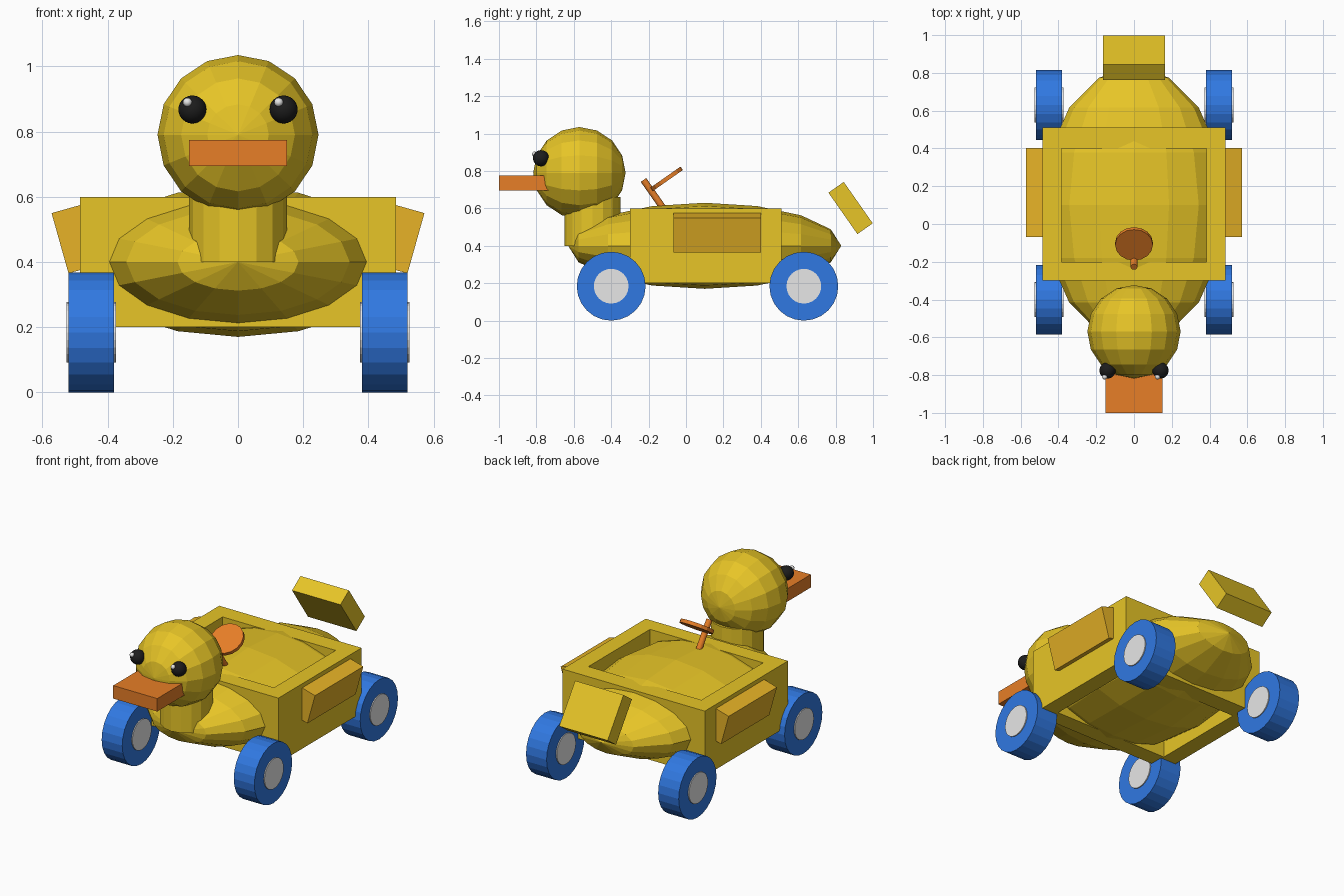
import bpy, bmesh
from math import radians
from mathutils import Matrix, Vector

if "Cube" in bpy.data.objects:
    bpy.data.objects.remove(bpy.data.objects["Cube"])


def material(name, rgb):
    m = bpy.data.materials.new(name)
    m.use_nodes = True
    color = (*rgb, 1)
    m.diffuse_color = color
    m.node_tree.nodes["Principled BSDF"].inputs["Base Color"].default_value = color
    return m


YELLOW = material("duck yellow", (0.8, 0.56, 0.02))
AMBER = material("wing amber", (0.8, 0.45, 0.02))
ORANGE = material("beak orange", (0.8, 0.21, 0.02))
BLUE = material("wheel blue", (0.03, 0.19, 0.76))
GREY = material("hub light grey", (0.8, 0.8, 0.8))
BLACK = material("eye black", (0.012, 0.012, 0.012))
WHITE = material("eye white", (0.9, 0.9, 0.9))


def finish(name, bm, mat, loc=(0, 0, 0), rot=(0, 0, 0), smooth=False):
    mesh = bpy.data.meshes.new(name)
    bm.normal_update()
    bm.to_mesh(mesh)
    bm.free()
    mesh.materials.append(mat)
    for p in mesh.polygons:
        p.use_smooth = smooth
    ob = bpy.data.objects.new(name, mesh)
    ob.location = loc
    ob.rotation_euler = [radians(a) for a in rot]
    bpy.context.collection.objects.link(ob)
    return ob


def box(name, mat, loc, size, rot=(0, 0, 0)):
    bm = bmesh.new()
    bmesh.ops.create_cube(bm, size=1)
    bmesh.ops.scale(bm, vec=size, verts=bm.verts)
    return finish(name, bm, mat, loc, rot)


def ball(name, mat, loc, radii, segments=16, rings=8, smooth=False):
    # sphere with its poles facing front and back
    bm = bmesh.new()
    bmesh.ops.create_uvsphere(bm, u_segments=segments, v_segments=rings, radius=1)
    bmesh.ops.rotate(bm, matrix=Matrix.Rotation(radians(90), 3, "X"), verts=bm.verts)
    bmesh.ops.scale(bm, vec=radii, verts=bm.verts)
    return finish(name, bm, mat, loc, smooth=smooth)


def cylinder(name, mat, loc, radius, depth, rot=(0, 0, 0), sides=16):
    bm = bmesh.new()
    bmesh.ops.create_cone(bm, cap_ends=True, segments=sides, radius1=radius,
                          radius2=radius, depth=depth)
    return finish(name, bm, mat, loc, rot)


def frame(name, mat, outer, inner, z0, z1):
    # open rectangular frame; each rectangle is (x0, y0, x1, y1)
    bm = bmesh.new()

    def loop(r):
        x0, y0, x1, y1 = r
        return [bm.verts.new((x, y, z0))
                for x, y in ((x0, y0), (x1, y0), (x1, y1), (x0, y1))]

    a, b = loop(outer), loop(inner)
    faces = [bm.faces.new((a[i], a[i - 1], b[i - 1], b[i])) for i in range(4)]
    new = bmesh.ops.extrude_face_region(bm, geom=faces, use_keep_orig=True)["geom"]
    up = [v for v in new if isinstance(v, bmesh.types.BMVert)]
    bmesh.ops.translate(bm, vec=(0, 0, z1 - z0), verts=up)
    bmesh.ops.recalc_face_normals(bm, faces=bm.faces)
    return finish(name, bm, mat)


# Body, seat frame, neck and head
ball("body", YELLOW, (0, 0.1, 0.4), (0.485, 0.73, 0.23))
frame("seat_frame", YELLOW, (-0.485, -0.3, 0.485, 0.51),
      (-0.385, -0.2, 0.385, 0.4), 0.2, 0.6)
cylinder("neck", YELLOW, (0, -0.5, 0.53), 0.15, 0.26)
ball("head", YELLOW, (0, -0.57, 0.79), (0.247, 0.247, 0.245))
box("beak", ORANGE, (0, -0.865, 0.735), (0.3, 0.27, 0.08))
box("tail", YELLOW, (0, 0.88, 0.602), (0.33, 0.1, 0.27), (35, 0, 0))

# Steering wheel and its column
cylinder("steering_column", ORANGE, (0, -0.17, 0.67), 0.018, 0.2, (35, 0, 0))
cylinder("steering_wheel", ORANGE, (0, -0.105, 0.757), 0.1, 0.022, (35, 0, 0))

# Parts on both sides
for side, s in (("left", 1), ("right", -1)):
    box(f"{side}_wing", AMBER, (s * 0.498, 0.167, 0.471),
        (0.1, 0.47, 0.192), (0, s * 15.7, 0))
    eye = Vector((s * 0.14, -0.775, 0.868))
    ball(f"{side}_eye", BLACK, eye, (0.043,) * 3, 24, 16, True)
    ball(f"{side}_eye_glint", WHITE, eye + Vector((-0.015, -0.034, 0.022)),
         (0.014,) * 3, 16, 8, True)
    for end, y in (("front", -0.4), ("rear", 0.63)):
        at = (s * 0.45, y, 0.184)
        cylinder(f"{end}_{side}_wheel", BLUE, at, 0.184, 0.14, (0, 90, 0), 24)
        cylinder(f"{end}_{side}_hub", GREY, at, 0.093, 0.152, (0, 90, 0), 24)
